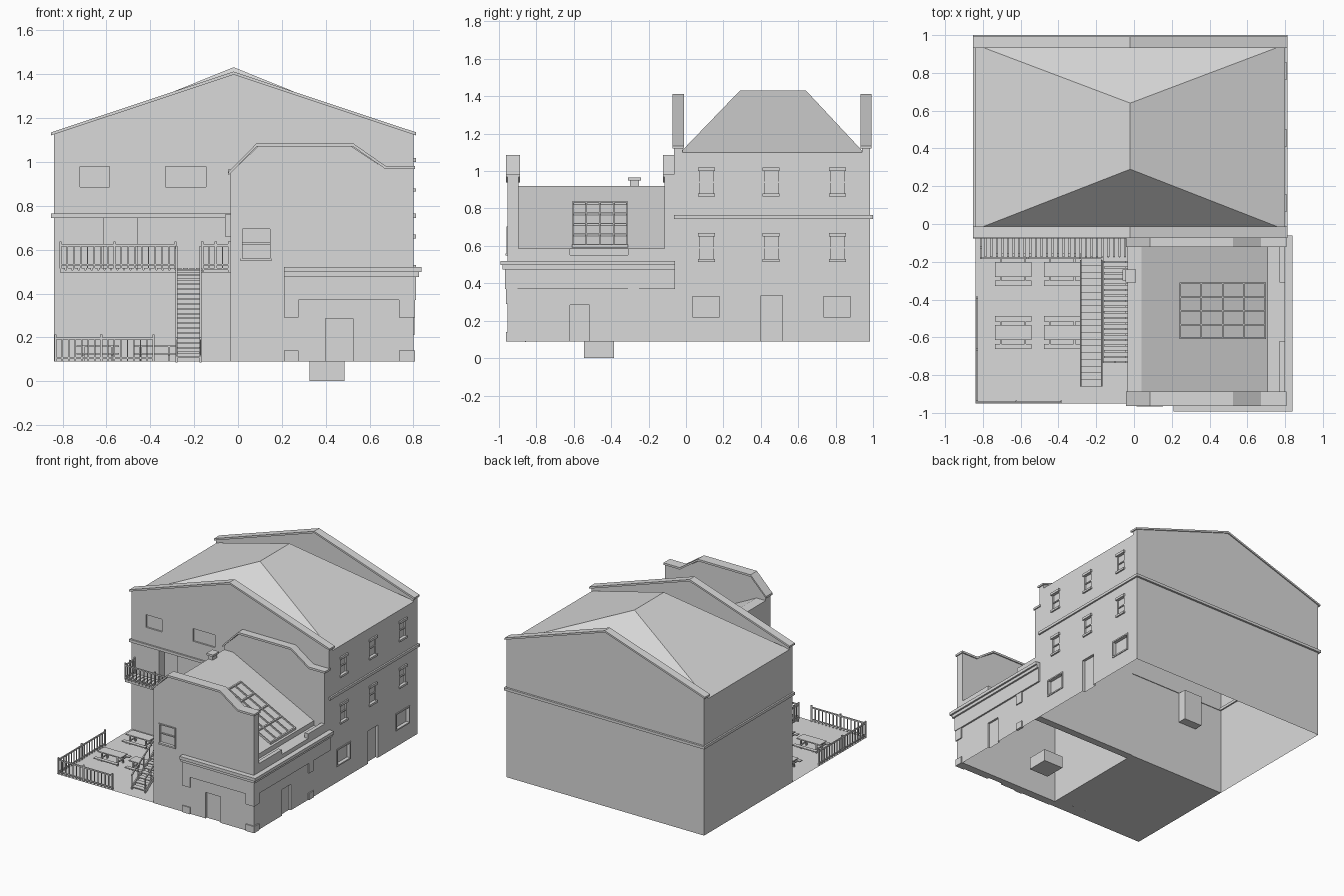
import bpy, bmesh, math
from mathutils import Vector

if "Cube" in bpy.data.objects:
    bpy.data.objects.remove(bpy.data.objects["Cube"])

mat = bpy.data.materials.new("plain grey")
mat.use_nodes = True
GREY = (0.7, 0.7, 0.7, 1)
mat.diffuse_color = GREY
mat.node_tree.nodes["Principled BSDF"].inputs["Base Color"].default_value = GREY
G = 0.09  # ground level


def finish(name, bm):
    bmesh.ops.recalc_face_normals(bm, faces=bm.faces)
    me = bpy.data.meshes.new(name)
    bm.to_mesh(me)
    bm.free()
    me.materials.append(mat)
    ob = bpy.data.objects.new(name, me)
    bpy.context.scene.collection.objects.link(ob)
    return ob


def add_prism(bm, pts, axis, a, b):
    """Extrude a 2D profile along x (points are y,z) or y (points are x,z)."""
    def at(p, t):
        return (t, p[0], p[1]) if axis == "x" else (p[0], t, p[1])
    lo = [bm.verts.new(at(p, a)) for p in pts]
    hi = [bm.verts.new(at(p, b)) for p in pts]
    bm.faces.new(lo)
    bm.faces.new(hi[::-1])
    n = len(pts)
    for i in range(n):
        bm.faces.new((lo[i], hi[i], hi[(i + 1) % n], lo[(i + 1) % n]))


def prism(name, pts, axis, a, b):
    bm = bmesh.new()
    add_prism(bm, pts, axis, a, b)
    return finish(name, bm)


def add_box(bm, x0, x1, y0, y1, z0, z1):
    add_prism(bm, [(x0, z0), (x1, z0), (x1, z1), (x0, z1)], "y", y0, y1)


def boxes(name, items):
    bm = bmesh.new()
    for it in items:
        add_box(bm, *it)
    return finish(name, bm)


def carve(ob, cuts):
    """Sink shallow openings into a solid."""
    cutter = boxes("cutter", cuts)
    cutter.hide_render = True
    mod = ob.modifiers.new("openings", "BOOLEAN")
    mod.object = cutter
    mod.solver = "EXACT"
    dg = bpy.context.evaluated_depsgraph_get()
    me = bpy.data.meshes.new_from_object(ob.evaluated_get(dg))
    ob.modifiers.clear()
    ob.data = me
    bpy.data.objects.remove(cutter)


def open_bottom(ob):
    bm = bmesh.new()
    bm.from_mesh(ob.data)
    low = [f for f in bm.faces if all(v.co.z < G + 0.001 for v in f.verts)]
    bmesh.ops.delete(bm, geom=low, context="FACES")
    bm.to_mesh(ob.data)
    bm.free()


def coping(name, line, y0, y1, t):
    """Strip of thickness t following a wall top."""
    prism(name, line + [(x, z - t) for x, z in reversed(line)], "y", y0, y1)


# Main house block with sunk windows and doors
XL, XR = -0.84, 0.80
house = boxes("house_walls", [(XL, XR, -0.065, 0.985, G, 1.10)])
cols, rows = (0.11, 0.455, 0.81), (0.53, 0.88)
cuts = [(XR - 0.012, 1, y - 0.036, y + 0.036, z, z + 0.12) for y in cols for z in rows]
cuts += [(XR - 0.02, 1, y, y + 0.165, 0.21, 0.34) for y in (0.025, 0.725)]
cuts += [(XR - 0.02, 1, 0.40, 0.515, 0, 0.335)]
cuts += [(x0, x1, -0.2, -0.053, 0.885, 0.98) for x0, x1 in ((-0.72, -0.585), (-0.33, -0.145))]
cuts += [(-0.61, -0.46, -0.2, 0.0, 0.515, 0.745)]
carve(house, cuts)
open_bottom(house)

# Window trims on the side wall
trim = []
for y in cols:
    for z in rows:
        trim += [(XR - 0.01, XR + 0.011, y - 0.045, y + 0.045, z + 0.12, z + 0.138),
                 (XR - 0.01, XR + 0.011, y - 0.045, y + 0.045, z - 0.015, z),
                 (XR - 0.012, XR - 0.004, y - 0.036, y + 0.036, z + 0.056, z + 0.064)]
boxes("window_lintels_and_sills", trim)
frames = []
for y in (0.025, 0.725):
    for a, b, c, d in ((y, y + 0.165, 0.21, 0.22), (y, y + 0.165, 0.33, 0.34),
                       (y, y + 0.01, 0.22, 0.33), (y + 0.155, y + 0.165, 0.22, 0.33)):
        frames.append((XR - 0.02, XR + 0.006, a, b, c, d))
boxes("ground_window_frames", frames)

# String course around the house
boxes("string_course", [(XL - 0.012, XR + 0.012, 0.98, 1.0, 0.745, 0.765),
                        (XR - 0.01, XR + 0.012, -0.065, 0.985, 0.745, 0.765),
                        (XL - 0.012, XL + 0.01, -0.075, 0.985, 0.745, 0.765),
                        (XL - 0.012, -0.035, -0.077, -0.06, 0.745, 0.765)])

# Gable parapets with coping
CX = -0.02
for label, y0, y1 in (("front", -0.065, -0.02), ("back", 0.94, 0.985)):
    prism(label + "_gable", [(XL, 1.10), (XR, 1.10), (XR, 1.125), (CX, 1.40), (XL, 1.125)], "y", y0, y1)
    coping(label + "_gable_coping", [(XL - 0.012, 1.135), (CX, 1.412), (XR + 0.012, 1.135)],
           y0 - 0.008, y1 + 0.008, 0.014)

# Hipped roof
bm = bmesh.new()
c = [bm.verts.new(p) for p in ((XL, -0.03, 1.10), (XR, -0.03, 1.10), (XR, 0.95, 1.10), (XL, 0.95, 1.10))]
r0, r1 = bm.verts.new((CX, 0.29, 1.432)), bm.verts.new((CX, 0.64, 1.432))
for f in ((c[0], c[1], r0), (c[1], c[2], r1, r0), (c[2], c[3], r1), (c[3], c[0], r0, r1)):
    bm.faces.new(f)
finish("hipped_roof", bm)

# Front wing with lean-to roof
WL, WF = -0.035, -0.955
wing = prism("wing_body", [(WL, G), (XR, G), (XR, 0.55), (0.71, 0.55), (0.71, 0.585), (0.04, 0.92), (WL, 0.92)],
             "y", -0.90, -0.10)
carve(wing, [(XR - 0.015, 1, -0.62, -0.515, 0, 0.285)])
open_bottom(wing)
top = [(WL, 0.95), (0.09, 1.07), (0.52, 1.07), (0.67, 0.97), (XR, 0.97)]
rim = [(WL - 0.008, 0.955), (0.085, 1.085), (0.525, 1.085), (0.673, 0.982), (XR + 0.008, 0.982)]
for label, y0, y1 in (("front", WF, -0.895), ("rear", -0.115, -0.06)):
    wall = prism(label + "_wing_wall", [(WL, G)] + top + [(XR, G)], "y", y0, y1)
    if label == "front":
        carve(wall, [(0.40, 0.525, -1.2, WF + 0.015, 0, 0.285), (0.02, 0.145, -1.2, WF + 0.012, 0.56, 0.695)])
    coping(label + "_wing_coping", rim, y0 - 0.008, y1 + 0.008, 0.015)
boxes("wing_window_frame", [(0.012, 0.153, WF - 0.01, WF + 0.01, 0.548, 0.56),
                            (0.012, 0.153, WF - 0.006, WF + 0.01, 0.695, 0.703),
                            (0.012, 0.02, WF - 0.006, WF + 0.01, 0.56, 0.695),
                            (0.145, 0.153, WF - 0.006, WF + 0.01, 0.56, 0.695),
                            (0.02, 0.145, WF + 0.004, WF + 0.012, 0.624, 0.632)])
boxes("ledge_curb", [(0.77, XR, -0.895, -0.62, 0.55, 0.585), (0.77, XR, -0.31, -0.115, 0.55, 0.585)])

# Shop fascia and cornice wrapping the corner
for name, d, z0, z1 in (("fascia", 0.012, 0.37, 0.475), ("cornice_lower", 0.025, 0.475, 0.497),
                        ("cornice_upper", 0.038, 0.497, 0.52)):
    boxes(name, [(0.21, XR + d, WF - d, WF + 0.01, z0, z1), (XR - 0.01, XR + d, WF + 0.01, -0.06, z0, z1)])

# Corner blocks at pier tops and feet
blocks = []
for z0, z1 in ((G, 0.14), (0.29, 0.37)):
    blocks += [(0.21, 0.275, WF - 0.008, WF + 0.01, z0, z1), (0.735, XR + 0.008, WF - 0.008, -0.90, z0, z1),
               (XR - 0.01, XR + 0.008, -0.31, -0.25, z0, z1)]
boxes("pier_blocks", blocks)

# Skylight: pane and glazing bars following the slope


def slope(x):
    return 0.92 - 0.5 * (x - 0.04)


def roof_strip(bm, x0, x1, y0, y1, h):
    add_prism(bm, [(x0, slope(x0)), (x1, slope(x1)), (x1, slope(x1) + h), (x0, slope(x0) + h)], "y", y0, y1)


bm = bmesh.new()
for i in range(5):
    x, y = 0.24 + 0.1125 * i, -0.61 + 0.073 * i
    roof_strip(bm, x, x + 0.008, -0.61, -0.31, 0.016)
    roof_strip(bm, 0.24, 0.698, y, y + 0.008, 0.016)
finish("skylight_bars", bm)
bm = bmesh.new()
roof_strip(bm, 0.24, 0.698, -0.61, -0.31, 0.006)
finish("skylight_pane", bm)

# Chimney, wall vent and cellar box
boxes("chimney", [(-0.035, 0.0, -0.30, -0.25, 0.90, 0.95), (-0.045, 0.01, -0.31, -0.24, 0.95, 0.965)])
boxes("wall_vent", [(-0.06, -0.03, -0.30, -0.24, 0.66, 0.76)])
boxes("cellar_box", [(0.325, 0.485, -0.545, -0.385, 0.0, G)])

# Terrace floor
bm = bmesh.new()
bm.faces.new([bm.verts.new(p) for p in ((XL, -0.95, G), (WL, -0.95, G), (WL, -0.065, G), (XL, -0.065, G))])
finish("terrace_floor", bm)


def railing(name, p, q, z, h=0.11):
    """Straight railing between two plan points."""
    p, q = Vector(p), Vector(q)
    n = max(2, round((q - p).length / 0.03))
    items = []
    for i in range(n + 1):
        c = p.lerp(q, i / n)
        post = i in (0, n) or i == n // 2
        w, t = (0.005, h + 0.012) if post else (0.003, h)
        items.append((c.x - w, c.x + w, c.y - w, c.y + w, z, z + t))
    x0, x1, y0, y1 = min(p.x, q.x), max(p.x, q.x), min(p.y, q.y), max(p.y, q.y)
    for a, b in ((0.012, 0.02), (h - 0.01, h)):
        items.append((x0 - 0.004, x1 + 0.004, y0 - 0.004, y1 + 0.004, z + a, z + b))
    boxes(name, items)


railing("terrace_side_railing", (-0.832, -0.94), (-0.832, -0.39), G)
railing("terrace_front_railing", (-0.832, -0.94), (-0.385, -0.94), G)
railing("balcony_front_railing", (-0.81, -0.18), (-0.285, -0.18), 0.515)
railing("balcony_end_railing", (-0.81, -0.18), (-0.81, -0.07), 0.515)
railing("walkway_side_railing", (-0.163, -0.73), (-0.163, -0.20), 0.515)
railing("walkway_end_railing", (-0.163, -0.73), (-0.04, -0.73), 0.515)

# Slatted balcony and walkway decks
slats = [(x, x + 0.024, -0.18, -0.065, 0.507, 0.517) for x in [-0.812 + 0.0295 * i for i in range(27)]]
slats += [(-0.165, WL, y, y + 0.024, 0.507, 0.517) for y in [-0.73 + 0.0295 * i for i in range(19)]]
beams = [(-0.812, WL, y, y + 0.01, 0.495, 0.507) for y in (-0.18, -0.075)]
beams += [(x, x + 0.01, -0.73, -0.18, 0.495, 0.507) for x in (-0.165, -0.045)]
boxes("balcony_deck", slats + beams)

# Staircase with stringers and handrails
N = 19
boxes("stair_treads", [(-0.28, -0.172, -0.86 + 0.0355 * i, -0.822 + 0.0355 * i,
                        G + 0.0222 * (i + 1) - 0.007, G + 0.0222 * (i + 1)) for i in range(N)])
for label, x in (("left", -0.175), ("right", -0.285)):
    bm = bmesh.new()
    for lo, hi in ((-0.005, 0.025), (0.10, 0.11)):
        add_prism(bm, [(-0.86, G + lo), (-0.19, 0.507 + lo), (-0.19, 0.507 + hi), (-0.86, G + hi)], "x", x, x + 0.008)
    for i in range(0, N + 1, 2):
        y, z = -0.855 + 0.0345 * i, G + 0.0215 * i
        add_box(bm, x + 0.001, x + 0.007, y - 0.003, y + 0.003, z, z + 0.105)
    finish(label + "_stair_rail", bm)

# Picnic tables
for i, (cx, cy) in enumerate(((-0.64, -0.24), (-0.38, -0.24), (-0.64, -0.575), (-0.38, -0.575))):
    parts = [(cx - 0.097, cx + 0.097, cy - 0.04, cy + 0.04, 0.155, 0.163)]
    for s in (-1, 1):
        y = cy + s * 0.073
        parts.append((cx - 0.097, cx + 0.097, y - 0.014, y + 0.014, 0.122, 0.129))
        x = cx + s * 0.065
        parts.append((x - 0.004, x + 0.004, cy - 0.08, cy + 0.08, 0.114, 0.122))
        parts += [(x - 0.005, x + 0.005, cy + t - 0.005, cy + t + 0.005, G, 0.155) for t in (-0.032, 0.032)]
    boxes("picnic_table_%d" % (i + 1), parts)
